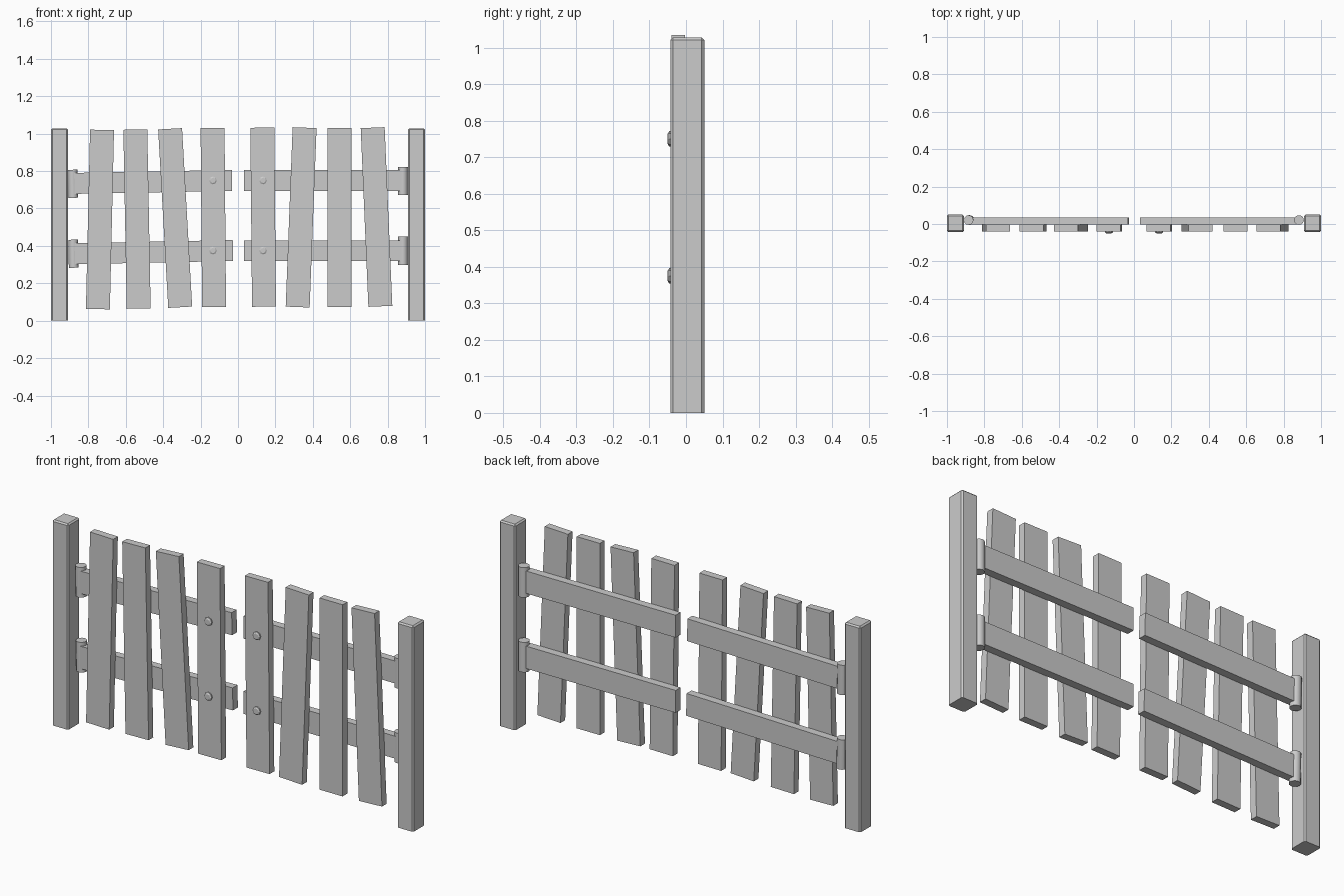
import bpy, bmesh
from math import atan2, radians, pi
from mathutils import Matrix, Vector

if "Cube" in bpy.data.objects:
    bpy.data.objects.remove(bpy.data.objects["Cube"])


def finish(bm, name, matrix):
    bm.transform(matrix)
    bmesh.ops.recalc_face_normals(bm, faces=bm.faces)
    mesh = bpy.data.meshes.new(name)
    bm.to_mesh(mesh)
    bm.free()
    obj = bpy.data.objects.new(name, mesh)
    bpy.context.collection.objects.link(obj)
    return obj


def box(name, center, size, angle=0.0, bevel=0.0):
    bm = bmesh.new()
    bmesh.ops.create_cube(bm, size=1)
    bmesh.ops.scale(bm, vec=size, verts=bm.verts)
    if bevel:  # chamfer everything except the foot
        edges = [e for e in bm.edges if any(v.co.z > 0 for v in e.verts)]
        bmesh.ops.bevel(bm, geom=edges, offset=bevel, segments=1,
                        affect='EDGES', profile=0.5)
    return finish(bm, name, Matrix.Translation(center) @ Matrix.Rotation(angle, 4, 'Y'))


def cylinder(name, center, radius, tip_radius, depth, sides, rotation):
    bm = bmesh.new()
    bmesh.ops.create_cone(bm, cap_ends=True, segments=sides, radius1=radius,
                          radius2=tip_radius, depth=depth)
    return finish(bm, name, Matrix.Translation(center) @ rotation)


# Posts
for side, s in (("left", -1), ("right", 1)):
    box(f"{side}_post", (s * 0.955, 0.0035, 0.514), (0.09, 0.093, 1.028), bevel=0.007)

# Pickets: bottom x, bottom z, top x, top z
pickets = [(-0.749, 0.062, -0.727, 1.02), (-0.531, 0.065, -0.549, 1.022),
           (-0.309, 0.072, -0.363, 1.026), (-0.128, 0.073, -0.136, 1.03),
           (0.139, 0.075, 0.130, 1.032), (0.319, 0.073, 0.356, 1.032),
           (0.543, 0.072, 0.543, 1.031), (0.761, 0.077, 0.720, 1.032)]
for i, (x0, z0, x1, z1) in enumerate(pickets):
    a, b = Vector((x0, -0.0215, z0)), Vector((x1, -0.0215, z1))
    box(f"picket_{i + 1}", (a + b) / 2, (0.128, 0.037, (b - a).length),
        atan2(x1 - x0, z1 - z0))

# Rails: end points in x and z
rails = {"left_upper": (-0.875, 0.734, -0.032, 0.75), "left_lower": (-0.875, 0.358, -0.027, 0.375),
         "right_upper": (0.032, 0.75, 0.875, 0.75), "right_lower": (0.032, 0.374, 0.875, 0.374)}
for name, (x0, z0, x1, z1) in rails.items():
    a, b = Vector((x0, 0.0165, z0)), Vector((x1, 0.0165, z1))
    box(f"{name}_rail", (a + b) / 2, ((b - a).length, 0.039, 0.112), -atan2(z1 - z0, x1 - x0))

# Hinge barrels, the left gate sags slightly
for name, x, z, tilt in (("left_upper", -0.883, 0.732, -1.1), ("left_lower", -0.88, 0.358, -1.1),
                         ("right_upper", 0.882, 0.748, 0), ("right_lower", 0.882, 0.374, 0)):
    hinge = cylinder(f"{name}_hinge", (x, 0.021, z), 0.026, 0.026, 0.15, 12,
                     Matrix.Rotation(radians(tilt), 4, 'Y'))
    bpy.context.view_layer.objects.active = hinge
    hinge.select_set(True)
    bpy.ops.object.shade_smooth_by_angle(angle=radians(40))
    hinge.select_set(False)

# Bolts: shank base and chamfered head
face_front = Matrix.Rotation(pi / 2, 4, 'X')
for side, s in (("left", -1), ("right", 1)):
    for level, z in (("upper", 0.75), ("lower", 0.375)):
        cylinder(f"{side}_{level}_bolt_base", (s * 0.134, -0.0425, z), 0.021, 0.021, 0.007, 8, face_front)
        cylinder(f"{side}_{level}_bolt_head", (s * 0.134, -0.048, z), 0.021, 0.014, 0.004, 8, face_front)
